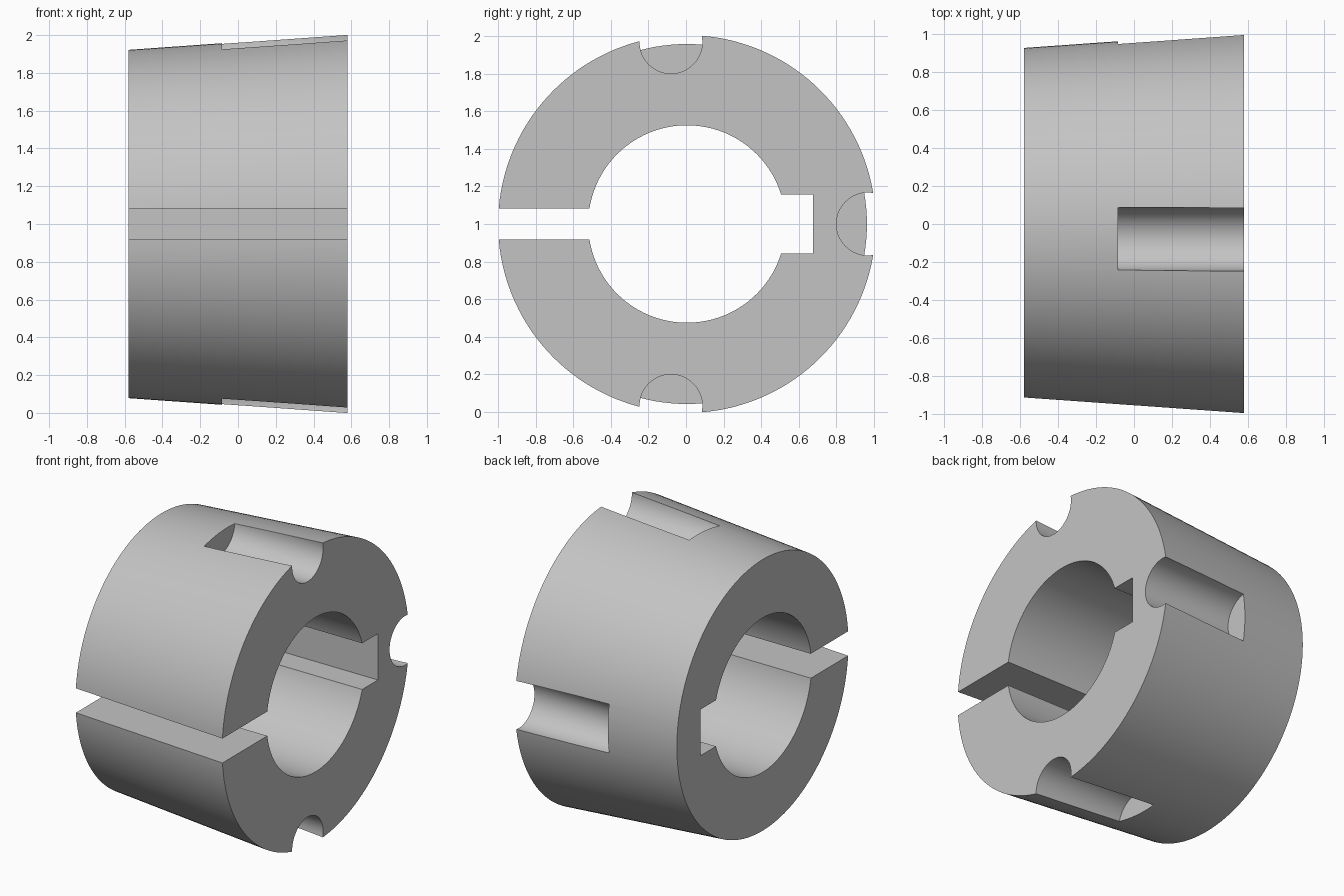
import bpy
from math import pi, radians

if "Cube" in bpy.data.objects:
    bpy.data.objects.remove(bpy.data.objects["Cube"], do_unlink=True)

steel = bpy.data.materials.new("plain grey steel")
steel.use_nodes = True
GREY = (0.55, 0.55, 0.55, 1)
steel.diffuse_color = GREY
steel.node_tree.nodes["Principled BSDF"].inputs["Base Color"].default_value = GREY

HALF = 0.58            # half the length along x
AXIS_Y, AXIS_Z = 0.005, 1.0
NOTCH_R = 0.167
NOTCH_END = -0.085     # blind end of the outer notches


def finish(name):
    ob = bpy.context.object
    ob.name = name
    ob.data.materials.append(steel)
    bpy.ops.object.transform_apply(location=True, rotation=True, scale=True)
    return ob


def rod(name, x0, x1, y, z, r0, r1, sides):
    """Round rod along x, with radius r0 at x0 and r1 at x1."""
    bpy.ops.mesh.primitive_cone_add(vertices=sides, radius1=r0, radius2=r1, depth=x1 - x0,
                                    location=((x0 + x1) / 2, y, z), rotation=(0, pi / 2, 0))
    return finish(name)


def block(name, y0, y1, height):
    """Block along the whole length, centred on the axis height."""
    bpy.ops.mesh.primitive_cube_add(size=1, location=(0, (y0 + y1) / 2, AXIS_Z))
    bpy.context.object.scale = (HALF * 3, y1 - y0, height)
    return finish(name)


# Tapered body
body = rod("tapered_bushing", -HALF, HALF, AXIS_Y, AXIS_Z, 0.922, 1.004, 144)

# Bore, split and keyway
cutters = [
    rod("bore_cutter", -1, 1, AXIS_Y, AXIS_Z, 0.525, 0.525, 96),
    block("split_cutter", -1.2, -0.3, 0.166),
    block("keyway_cutter", 0.3, 0.675, 0.314),
]

# Three blind round notches in the wide end
for label, y, z in (("top", -0.08, 1.967), ("bottom", -0.08, 0.033), ("back", 0.967, 1.0)):
    cutters.append(rod(label + "_notch_cutter", NOTCH_END, 1, y, z, NOTCH_R, NOTCH_R, 64))

for cutter in cutters:
    cutter.hide_render = True
    cut = body.modifiers.new(cutter.name, "BOOLEAN")
    cut.operation = "DIFFERENCE"
    cut.solver = "EXACT"
    cut.object = cutter

# Apply the cuts, then smooth the round walls
bpy.ops.object.select_all(action="DESELECT")
body.select_set(True)
bpy.context.view_layer.objects.active = body
for name in [m.name for m in body.modifiers]:
    bpy.ops.object.modifier_apply(modifier=name)
for cutter in cutters:
    bpy.data.objects.remove(cutter, do_unlink=True)
body.data.materials.clear()
body.data.materials.append(steel)
for face in body.data.polygons:
    face.material_index = 0
bpy.ops.object.shade_smooth_by_angle(angle=radians(30))
